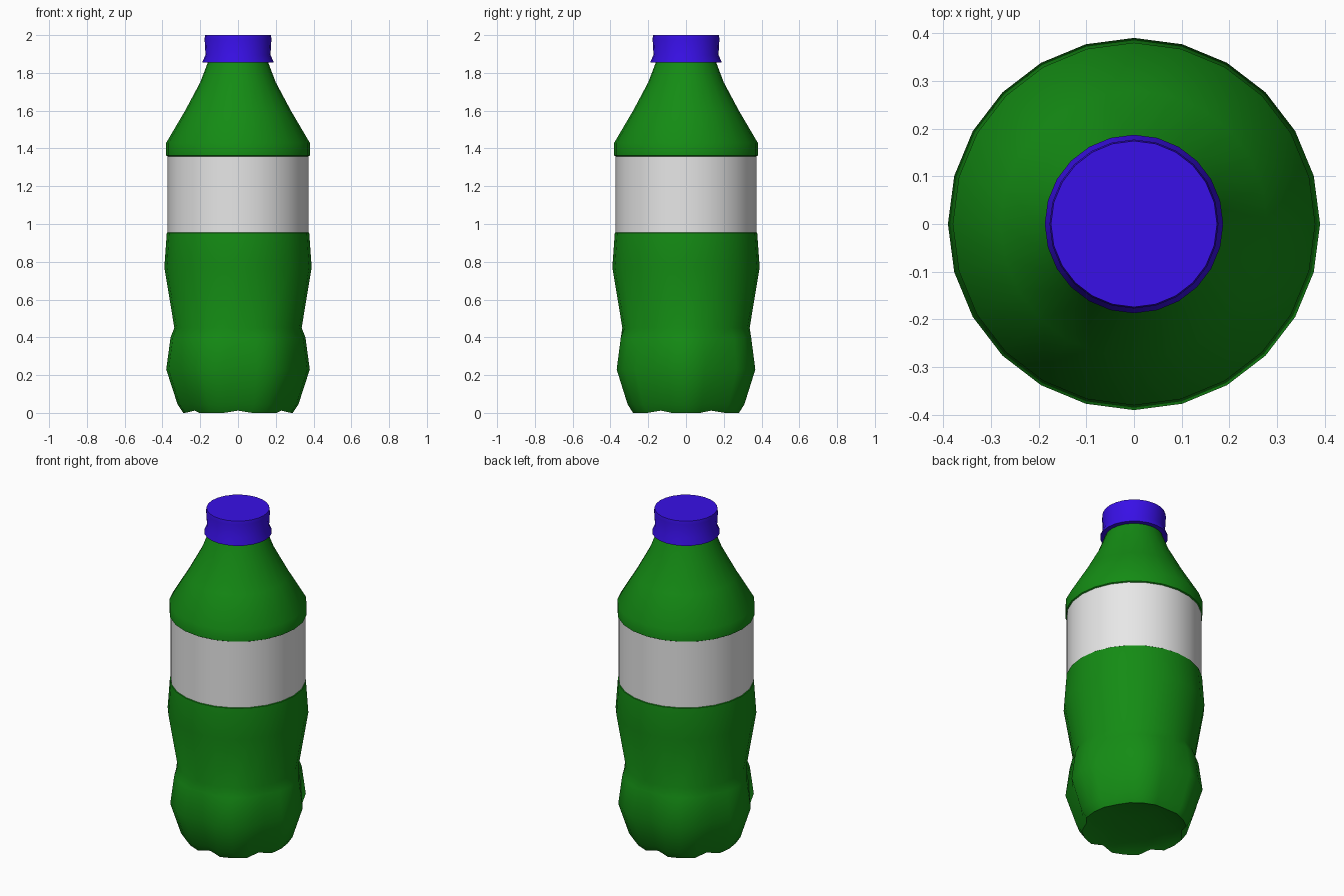
import bpy, bmesh, math

if "Cube" in bpy.data.objects:
    bpy.data.objects.remove(bpy.data.objects["Cube"])

SIDES = 24


def material(name, rgb):
    m = bpy.data.materials.new(name)
    m.diffuse_color = (*rgb, 1.0)
    m.use_nodes = True
    m.node_tree.nodes["Principled BSDF"].inputs["Base Color"].default_value = m.diffuse_color
    return m


green = material("bottle green", (0.007, 0.26, 0.007))
white = material("label white", (0.8, 0.8, 0.8))
blue = material("cap blue", (0.04, 0.005, 0.8))


def lathe(name, profile, mats, pick=None, angle=35):
    """Spin rows of (radius, z, groove depth, groove lift); close both ends."""
    bm = bmesh.new()
    rings = []
    for r, z, depth, lift in profile:
        ring = []
        for i in range(SIDES):
            a = 2 * math.pi * i / SIDES
            groove = i % 4 == 2          # six narrow grooves between lobes
            rr = r - depth if groove else r
            zz = z + lift if groove else z
            ring.append(bm.verts.new((rr * math.cos(a), rr * math.sin(a), zz)))
        rings.append(ring)
    for low, high in zip(rings, rings[1:]):
        for i in range(SIDES):
            j = (i + 1) % SIDES
            bm.faces.new((low[i], low[j], high[j], high[i]))
    bm.faces.new(rings[0][::-1])
    bm.faces.new(rings[-1])
    bmesh.ops.recalc_face_normals(bm, faces=bm.faces[:])
    if pick:
        for f in bm.faces:
            f.material_index = pick(f.calc_center_median())
    me = bpy.data.meshes.new(name)
    bm.to_mesh(me)
    bm.free()
    for m in mats:
        me.materials.append(m)
    ob = bpy.data.objects.new(name, me)
    bpy.context.collection.objects.link(ob)
    bpy.ops.object.select_all(action='DESELECT')
    ob.select_set(True)
    bpy.context.view_layer.objects.active = ob
    bpy.ops.object.shade_smooth_by_angle(angle=math.radians(angle))
    return ob


# Bottle: raised underside, lobed foot, waist, label band and shoulder
lathe("bottle_body", [
    (0.10, 0.03, 0, 0),
    (0.24, 0.02, 0.01, 0.0),
    (0.29, 0.0, 0.025, 0.012),
    (0.32, 0.045, 0.03, 0.005),
    (0.38, 0.23, 0.035, 0),
    (0.357, 0.40, 0.015, 0),
    (0.337, 0.45, 0, 0),
    (0.39, 0.77, 0, 0),
    (0.377, 0.953, 0, 0),
    (0.373, 0.956, 0, 0),
    (0.373, 1.358, 0, 0),
    (0.38, 1.362, 0, 0),
    (0.38, 1.43, 0, 0),
    (0.28, 1.60, 0, 0),
    (0.20, 1.75, 0, 0),
    (0.158, 1.86, 0, 0),
], [green, white], lambda c: 1 if 0.955 < c.z < 1.359 else 0, 40)

# Screw cap with flared lower rim
lathe("cap", [
    (0.187, 1.855, 0, 0),
    (0.187, 1.862, 0, 0),
    (0.172, 1.895, 0, 0),
    (0.177, 1.98, 0, 0),
    (0.174, 2.0, 0, 0),
], [blue])
